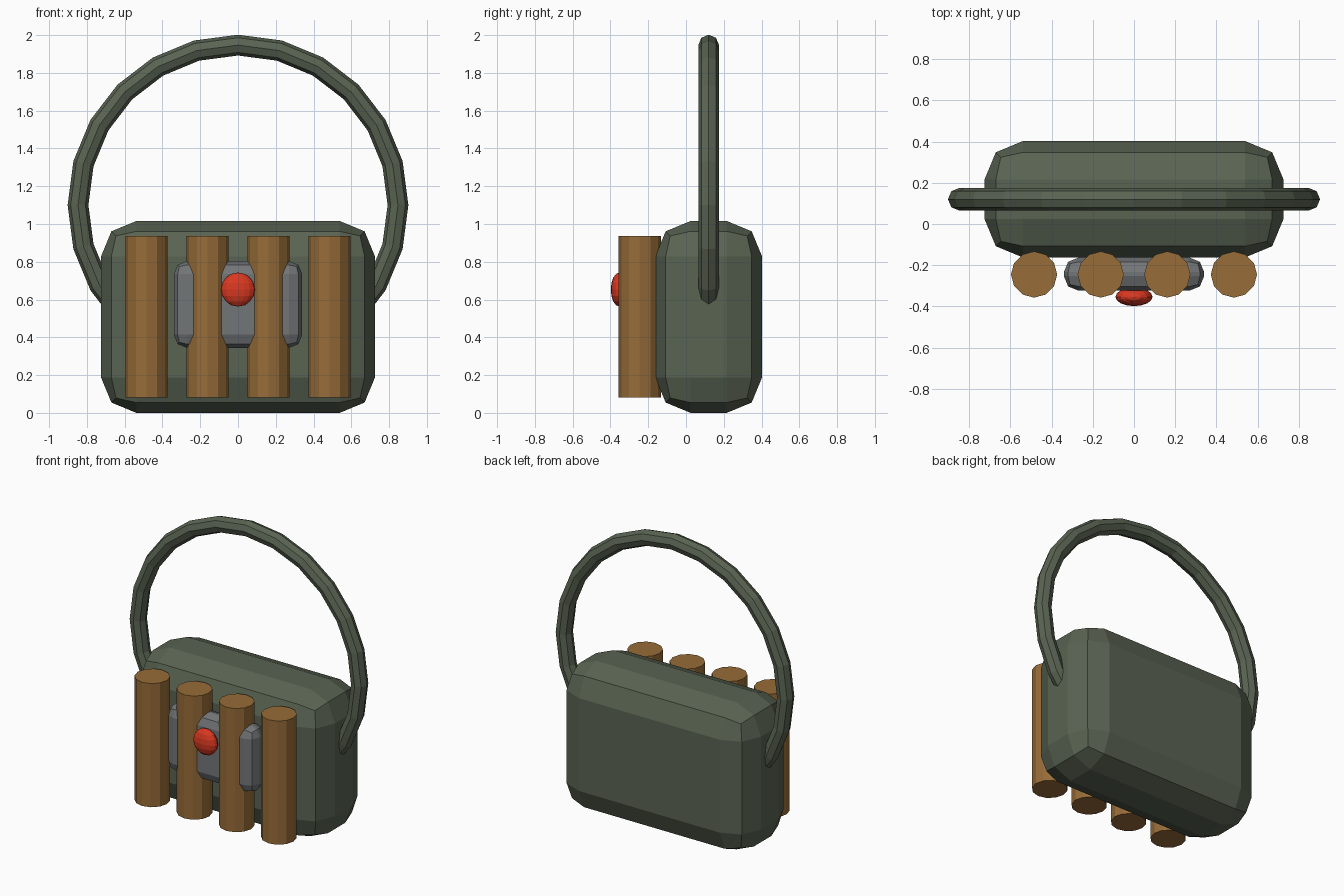
import bpy
from math import pi

if "Cube" in bpy.data.objects:
    bpy.data.objects.remove(bpy.data.objects["Cube"])


def material(name, rgb):
    m = bpy.data.materials.new(name)
    m.diffuse_color = (*rgb, 1)
    m.use_nodes = True
    m.node_tree.nodes["Principled BSDF"].inputs["Base Color"].default_value = m.diffuse_color
    return m


GREEN = material("dull_green", (0.10, 0.125, 0.085))
BROWN = material("brown", (0.31, 0.15, 0.04))
GREY = material("steel_grey", (0.17, 0.18, 0.185))
RED = material("red", (0.70, 0.04, 0.015))


def finish(name, mat):
    ob = bpy.context.object
    ob.name = name
    ob.data.materials.append(mat)
    return ob


def rounded_box(name, center, size, bevel, mat):
    bpy.ops.mesh.primitive_cube_add(size=1, location=center)
    ob = finish(name, mat)
    ob.scale = size
    bpy.ops.object.transform_apply(location=False, rotation=False, scale=True)
    mod = ob.modifiers.new("bevel", "BEVEL")
    mod.width = bevel
    mod.segments = 2
    return ob


# Bag body and the grey box on its front
rounded_box("bag_body", (0, 0.12, 0.508), (1.45, 0.565, 1.016), 0.187, GREEN)
rounded_box("front_box", (0, -0.243, 0.574), (0.68, 0.16, 0.46), 0.07, GREY)

# Hoop strap, its lower part hidden in the body
bpy.ops.mesh.primitive_torus_add(major_radius=0.847, minor_radius=0.055,
                                 major_segments=24, minor_segments=8,
                                 location=(0, 0.12, 1.1), rotation=(pi / 2, 0, 0))
finish("strap", GREEN)

# Row of four upright sticks
for i in range(4):
    bpy.ops.mesh.primitive_cylinder_add(vertices=12, radius=0.112, depth=0.855,
                                        location=((i - 1.5) * 0.323, -0.245, 0.508))
    finish(f"stick_{i + 1}", BROWN)

# Flattened red button
bpy.ops.mesh.primitive_uv_sphere_add(segments=16, ring_count=8, radius=0.09,
                                     location=(0, -0.353, 0.653))
finish("button", RED).scale = (1, 0.5, 1)
